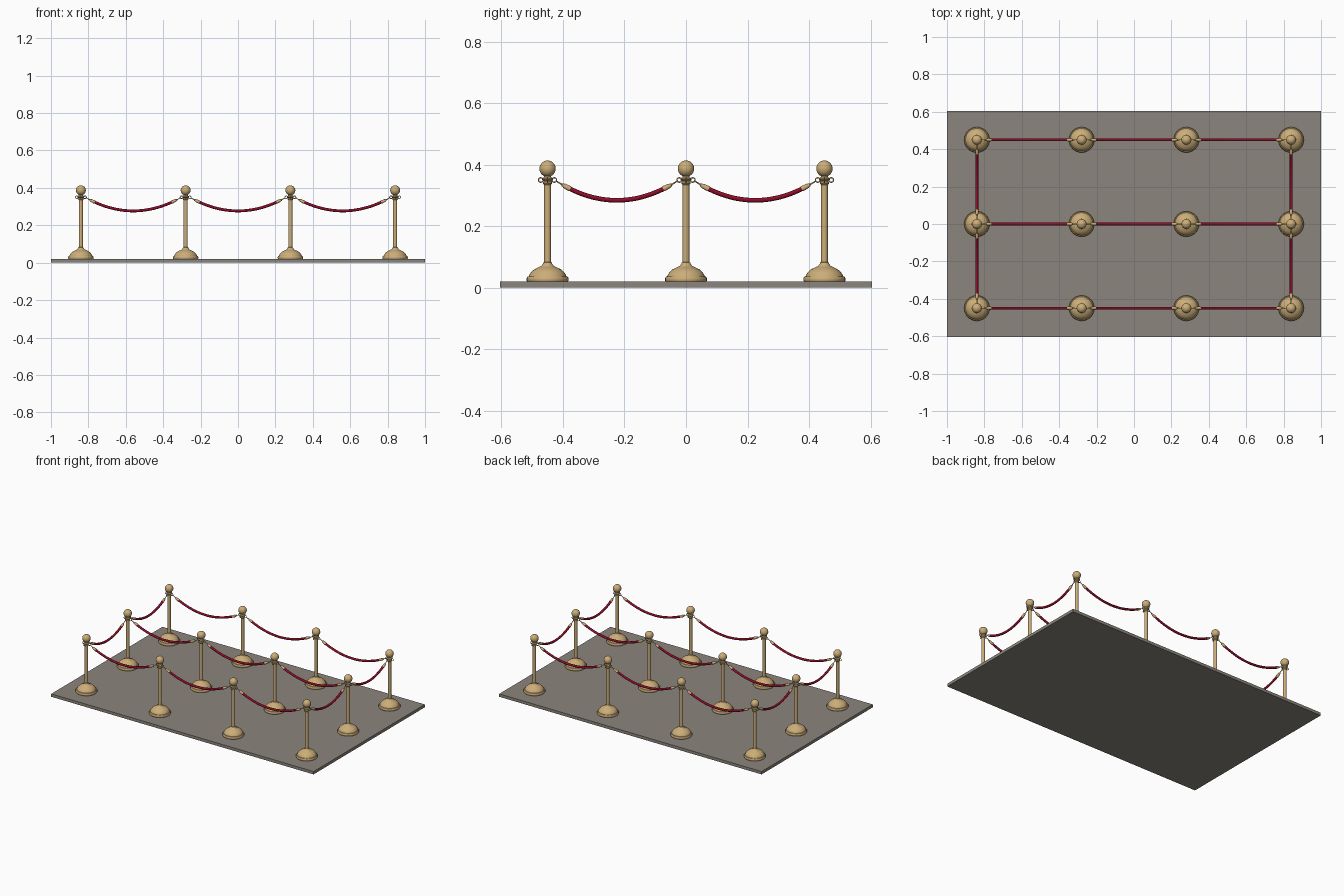
import bpy, bmesh, math
from mathutils import Vector, Matrix

if "Cube" in bpy.data.objects:
    bpy.data.objects.remove(bpy.data.objects["Cube"])


def material(name, rgb):
    m = bpy.data.materials.new(name)
    m.diffuse_color = (*rgb, 1)
    m.use_nodes = True
    m.node_tree.nodes["Principled BSDF"].inputs["Base Color"].default_value = m.diffuse_color
    return m


BRASS = material("brass", (0.60, 0.42, 0.19))
RED = material("red velvet", (0.27, 0.004, 0.022))
STONE = material("grey floor", (0.26, 0.235, 0.205))


def finish(bm, name, mat, angle=35):
    bmesh.ops.recalc_face_normals(bm, faces=bm.faces[:])
    me = bpy.data.meshes.new(name)
    bm.to_mesh(me)
    bm.free()
    me.materials.append(mat)
    me.shade_smooth()
    me.set_sharp_from_angle(angle=math.radians(angle))
    return me


def place(name, me, matrix=Matrix()):
    ob = bpy.data.objects.new(name, me)
    ob.matrix_world = matrix
    bpy.context.collection.objects.link(ob)
    return ob


def sweep(bm, path, sides):
    """Round tube through (point, radius) pairs lying in the xz plane, capped."""
    rings = []
    for i, (p, r) in enumerate(path):
        a, b = path[max(i - 1, 0)][0], path[min(i + 1, len(path) - 1)][0]
        t = (b - a).normalized()
        side = Vector((0, 1, 0))
        up = t.cross(side)
        rings.append([bm.verts.new(p + r * (math.cos(w) * side + math.sin(w) * up))
                      for w in (math.tau * k / sides for k in range(sides))])
    for a, b in zip(rings, rings[1:]):
        for k in range(sides):
            n = (k + 1) % sides
            bm.faces.new((a[k], a[n], b[n], b[k]))
    bm.faces.new(rings[0])
    bm.faces.new(rings[-1])


def lathe(profile, sides):
    bm = bmesh.new()
    vs = [bm.verts.new((r, 0, z)) for r, z in profile]
    es = [bm.edges.new(e) for e in zip(vs, vs[1:])]
    bmesh.ops.spin(bm, geom=vs + es, cent=(0, 0, 0), axis=(0, 0, 1),
                   angle=math.tau, steps=sides, use_duplicate=False)
    bmesh.ops.remove_doubles(bm, verts=bm.verts[:], dist=1e-5)
    return bm


# floor slab
bm = bmesh.new()
bmesh.ops.create_cube(bm, size=1, matrix=Matrix.Translation((0, 0, 0.01))
                      @ Matrix.Diagonal((2, 1.21, 0.02, 1)))
place("floor_slab", finish(bm, "floor_slab", STONE))

# post: stepped domed foot, pole and collar turned in one profile
foot = [(0, .02), (.066, .02), (.068, .023), (.068, .031), (.065, .036), (.061, .037),
        (.060, .041), (.053, .051), (.043, .060), (.030, .066), (.020, .071),
        (.015, .078), (.0145, .082), (.011, .083)]
collar = [(.011, .334), (.015, .338), (.015, .343), (.012, .346), (.018, .351),
          (.018, .355), (.012, .359), (.010, .366), (0, .366)]
post = finish(lathe(foot + collar, 32), "post", BRASS)

# ball on top
bm = bmesh.new()
bmesh.ops.create_uvsphere(bm, u_segments=24, v_segments=14, radius=0.0265,
                          matrix=Matrix.Translation((0, 0, .387)))
ball = finish(bm, "ball_finial", BRASS)

# four upright eye rings around the collar
bm = bmesh.new()
M, N = 16, 6
for q in range(4):
    rot = Matrix.Rotation(q * math.pi / 2, 3, 'Z')
    grid = []
    for i in range(M):
        a = math.tau * i / M
        grid.append([])
        for j in range(N):
            b = math.tau * j / N
            r = 0.0075 + 0.002 * math.cos(b)
            p = Vector((.022 + r * math.cos(a), .002 * math.sin(b), .350 + r * math.sin(a)))
            grid[-1].append(bm.verts.new(rot @ p))
    for i in range(M):
        for j in range(N):
            i2, j2 = (i + 1) % M, (j + 1) % N
            bm.faces.new((grid[i][j], grid[i2][j], grid[i2][j2], grid[i][j2]))
rings = finish(bm, "eye_rings", BRASS, 80)

XS, YS = (-.84, -.28, .28, .84), (-.45, 0, .45)
for x in XS:
    for y in YS:
        at = Matrix.Translation((x, y, 0))
        place("post", post, at)
        place("ball_finial", ball, at)
        place("eye_rings", rings, at)


def rope_meshes(span, low):
    """Sagging rope, with its ferrules and hooks, centred between two posts."""
    half = span / 2
    k = (.348 - low) / (half - .026) ** 2

    def pt(x):
        return Vector((x, 0, low + k * x * x))

    end = half - .066
    bm = bmesh.new()
    sweep(bm, [(pt(end * (i / 14 - 1)), .0075) for i in range(29)], 12)
    rope = finish(bm, "velvet_rope", RED)
    bm = bmesh.new()
    for s in (-1, 1):
        def along(pairs):
            return [(pt(s * (half - d)), r) for d, r in pairs]
        # ferrule cup with a rolled lip, then the thin hook
        sweep(bm, along([(.046, .003), (.048, .0055), (.052, .006), (.054, .0075),
                         (.070, .0088), (.074, .0088)]), 12)
        sweep(bm, along([(.026, .0022), (.036, .0022), (.048, .0026)]), 8)
    return rope, finish(bm, "rope_ends", BRASS)


def hang(meshes, x, y, turn=0):
    at = Matrix.Translation((x, y, 0)) @ Matrix.Rotation(turn, 4, 'Z')
    place("velvet_rope", meshes[0], at)
    place("rope_ends", meshes[1], at)


# ropes along the three rows, and across both ends
long_rope = rope_meshes(.56, .277)
short_rope = rope_meshes(.45, .284)
for y in YS:
    for x in (-.56, 0, .56):
        hang(long_rope, x, y)
for x in (-.84, .84):
    for y in (-.225, .225):
        hang(short_rope, x, y, math.pi / 2)
